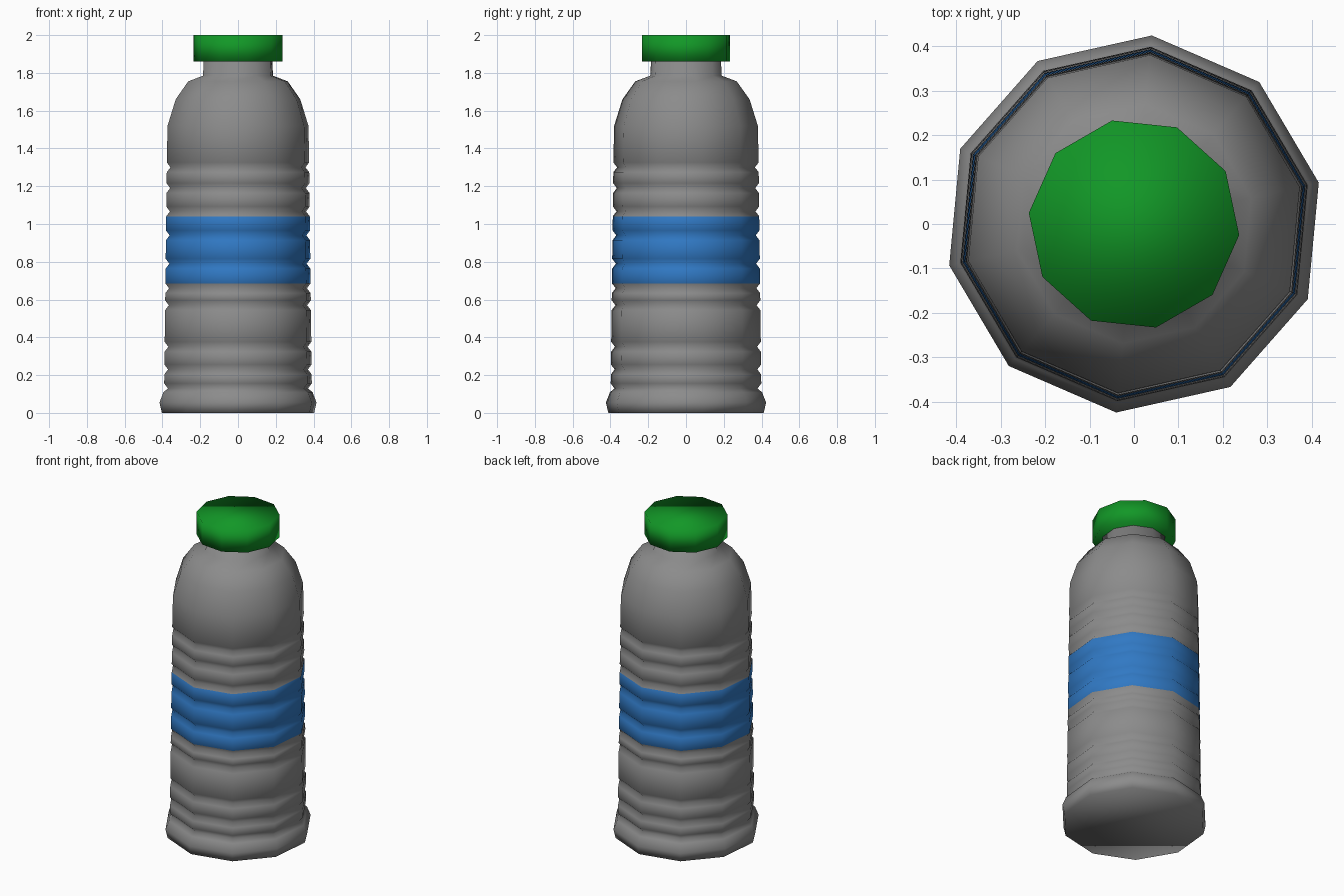
import bpy, bmesh
from math import cos, sin, radians, pi

cube = bpy.data.objects.get("Cube")
if cube:
    bpy.data.objects.remove(cube, do_unlink=True)

SIDES = 10


def material(name, rgb):
    mat = bpy.data.materials.new(name)
    mat.use_nodes = True
    color = (*rgb, 1.0)
    mat.diffuse_color = color
    mat.node_tree.nodes["Principled BSDF"].inputs["Base Color"].default_value = color
    return mat


def lathe(name, profile, phase, mats, band=None):
    """Turn (radius, height) pairs into a closed, smooth ten-sided solid."""
    bm = bmesh.new()
    angles = [radians(phase) + 2 * pi * i / SIDES for i in range(SIDES)]
    rings = [[bm.verts.new((r * cos(a), r * sin(a), z)) for a in angles]
             for r, z in profile]
    for low, high in zip(rings, rings[1:]):
        for i in range(SIDES):
            j = (i + 1) % SIDES
            bm.faces.new((low[i], low[j], high[j], high[i]))
    bm.faces.new(rings[0][::-1])
    bm.faces.new(rings[-1])
    for face in bm.faces:
        face.smooth = True
        if band and band[0] < face.calc_center_median().z < band[1]:
            face.material_index = 1
    mesh = bpy.data.meshes.new(name)
    bm.to_mesh(mesh)
    bm.free()
    for mat in mats:
        mesh.materials.append(mat)
    obj = bpy.data.objects.new(name, mesh)
    bpy.context.collection.objects.link(obj)
    return obj


grey = material("grey plastic", (0.26, 0.26, 0.26))
blue = material("blue label", (0.03, 0.19, 0.55))
green = material("green cap", (0.006, 0.31, 0.02))

# Flared foot
profile = [(0.413, 0.0), (0.426, 0.055), (0.405, 0.108)]

# Grooved, slightly tapering wall
for z in (0.13, 0.23, 0.35, 0.57, 0.66, 0.79, 0.94, 1.067, 1.19, 1.30):
    wall = 0.402 - 0.012 * z
    if z > 0.13:
        profile.append((wall, z - 0.026))
    profile += [(wall - 0.02, z), (wall, z + 0.026)]

# Shoulder and neck
profile += [(0.382, 1.52), (0.338, 1.66), (0.27, 1.755),
            (0.19, 1.785), (0.185, 1.88)]
lathe("bottle_body", profile, 12.6, [grey, blue], band=(0.68, 1.043))

# Screw cap
lathe("bottle_cap", [(0.238, 1.86), (0.238, 2.0)], -6, [green])
